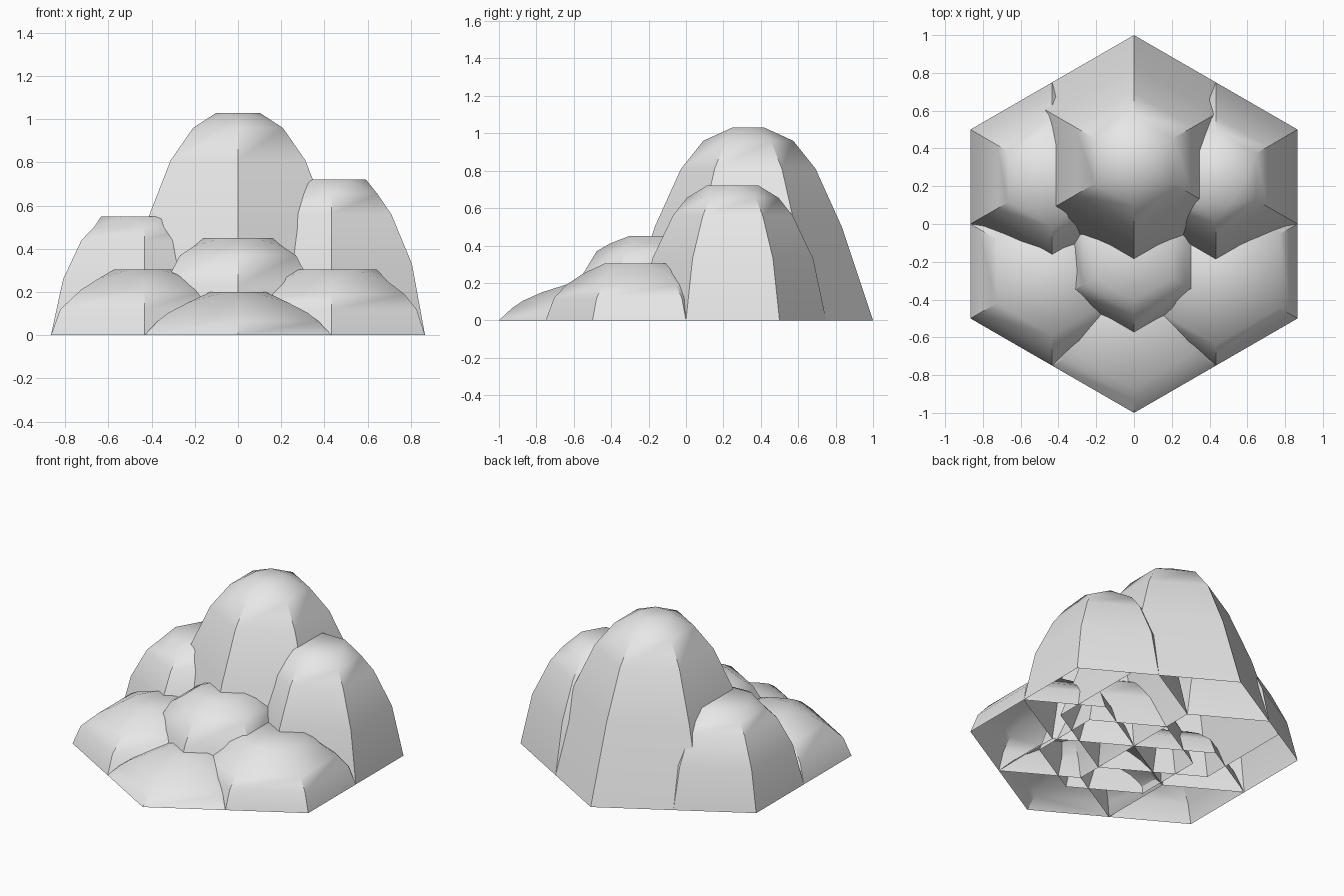
import bpy, bmesh
from math import radians, sin, cos

if "Cube" in bpy.data.objects:
    bpy.data.objects.remove(bpy.data.objects["Cube"], do_unlink=True)

# One stone grey for every hill
stone = bpy.data.materials.new("stone_grey")
stone.use_nodes = True
GREY = (0.8, 0.8, 0.8, 1)
stone.diffuse_color = GREY
stone.node_tree.nodes["Principled BSDF"].inputs["Base Color"].default_value = GREY


def ring(bm, radius, z, turn):
    """Hexagonal loop, with a corner on the y axis when turn is 0."""
    angles = [radians(90 + 60 * i + turn) for i in range(6)]
    return [bm.verts.new((radius * cos(a), radius * sin(a), z)) for a in angles]


def hill(name, x, y, profile, cap):
    """Open-bottomed six-sided dome: corner profile, then a flat cap turned by 30 degrees."""
    bm = bmesh.new()
    loops = [ring(bm, r, z, 0) for r, z in profile]
    top = ring(bm, cap[0], cap[1], 30)
    for low, high in zip(loops, loops[1:]):
        for i in range(6):
            j = (i + 1) % 6
            bm.faces.new((low[i], low[j], high[j], high[i]))
    # Shoulder triangles between the last loop and the turned cap
    for i in range(6):
        j = (i + 1) % 6
        bm.faces.new((loops[-1][i], loops[-1][j], top[i]))
        bm.faces.new((loops[-1][j], top[j], top[i]))
    bm.faces.new(top)
    mesh = bpy.data.meshes.new(name)
    bm.to_mesh(mesh)
    bm.free()
    mesh.materials.append(stone)
    obj = bpy.data.objects.new(name, mesh)
    obj.location = (x, y, 0)
    bpy.context.collection.objects.link(obj)
    bpy.ops.object.select_all(action="DESELECT")
    obj.select_set(True)
    bpy.context.view_layer.objects.active = obj
    bpy.ops.object.shade_smooth_by_angle(angle=radians(40))


SIDE = 0.433  # half the width of the hexagonal plot's edge hills

# Tall hills at the back
hill("main_peak", 0, 0.333,
     [(0.667, 0), (0.5, 0.5), (0.36, 0.81), (0.24, 0.96)], (0.1, 1.03))
hill("back_left_hill", SIDE, 0.25,
     [(0.5, 0), (0.43, 0.33), (0.32, 0.56), (0.245, 0.655)], (0.16, 0.72))
hill("back_right_hill", -SIDE, 0.25,
     [(0.5, 0), (0.435, 0.26), (0.337, 0.44), (0.27, 0.5)], (0.2, 0.55))

# Low mounds at the front
hill("front_left_mound", SIDE, -0.25,
     [(0.5, 0), (0.455, 0.12), (0.39, 0.19), (0.3, 0.25)], (0.21, 0.305))
hill("front_right_mound", -SIDE, -0.25,
     [(0.5, 0), (0.45, 0.12), (0.34, 0.21), (0.25, 0.26)], (0.14, 0.305))
hill("front_mound", 0, -0.5,
     [(0.5, 0), (0.43, 0.065), (0.37, 0.105), (0.27, 0.15)], (0.13, 0.2))
hill("centre_mound", 0, -0.167,
     [(0.47, 0), (0.395, 0.23), (0.31, 0.37), (0.24, 0.41)], (0.16, 0.45))
